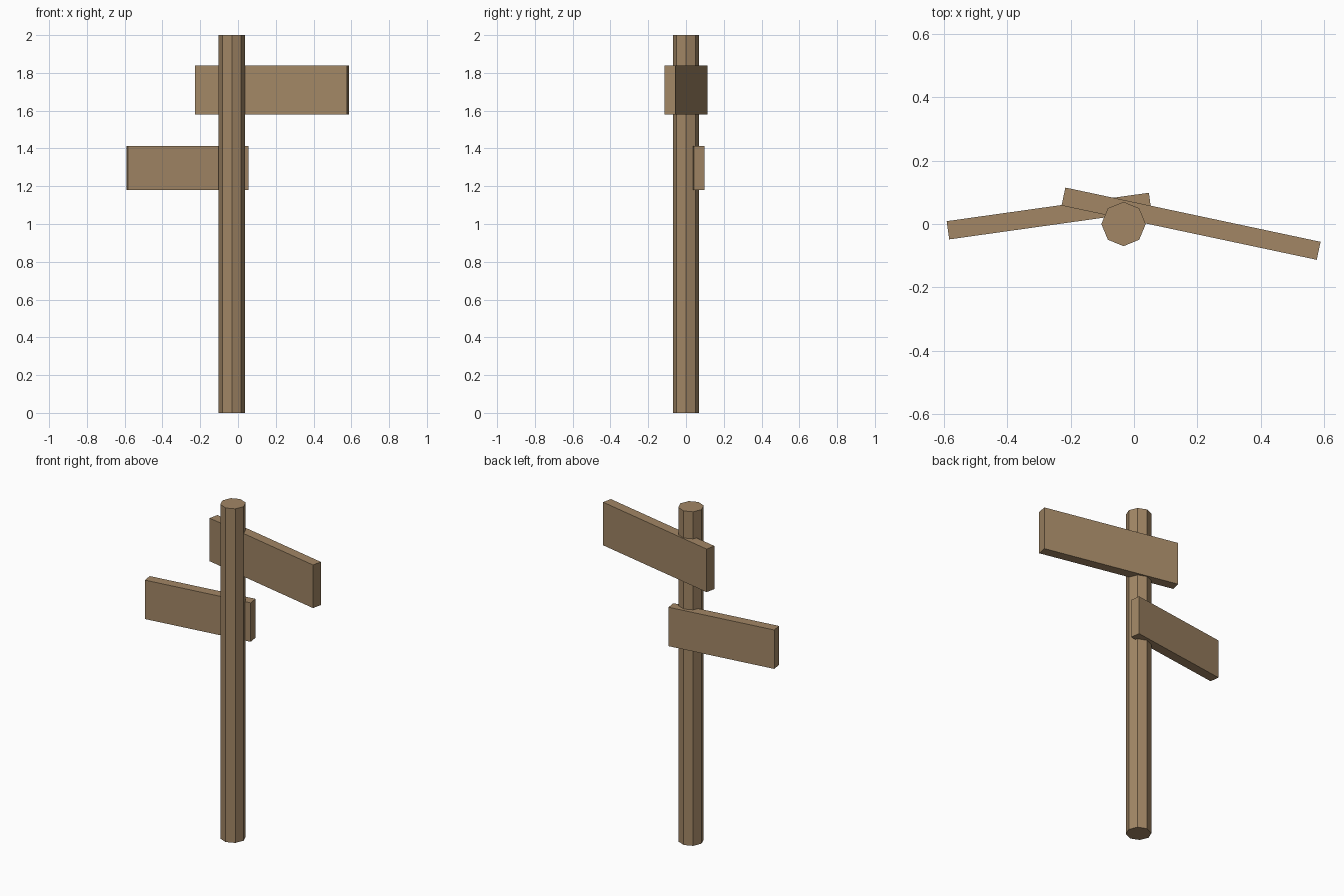
import bpy
from math import radians

cube = bpy.data.objects.get("Cube")
if cube:
    bpy.data.objects.remove(cube, do_unlink=True)

# Single weathered wood colour
wood = bpy.data.materials.new("weathered_wood")
wood.use_nodes = True
colour = (0.36, 0.24, 0.13, 1)
wood.diffuse_color = colour
wood.node_tree.nodes["Principled BSDF"].inputs["Base Color"].default_value = colour


def finish(name):
    obj = bpy.context.object
    obj.name = name
    obj.data.materials.append(wood)
    return obj


def board(name, x, y, bottom, top, length, angle):
    """Upright plank turned about the vertical axis."""
    bpy.ops.mesh.primitive_cube_add(
        size=1, location=(x, y, (bottom + top) / 2), rotation=(0, 0, radians(angle)))
    finish(name).scale = (length, 0.058, top - bottom)


# Octagonal post
bpy.ops.mesh.primitive_cylinder_add(
    vertices=8, radius=0.07, depth=2, location=(-0.033, 0, 1))
finish("post")

# Two sign boards pointing opposite ways
board("upper_board", 0.18, 0.001, 1.58, 1.838, 0.823, -12)
board("lower_board", -0.268, 0.025, 1.18, 1.413, 0.644, 8)
